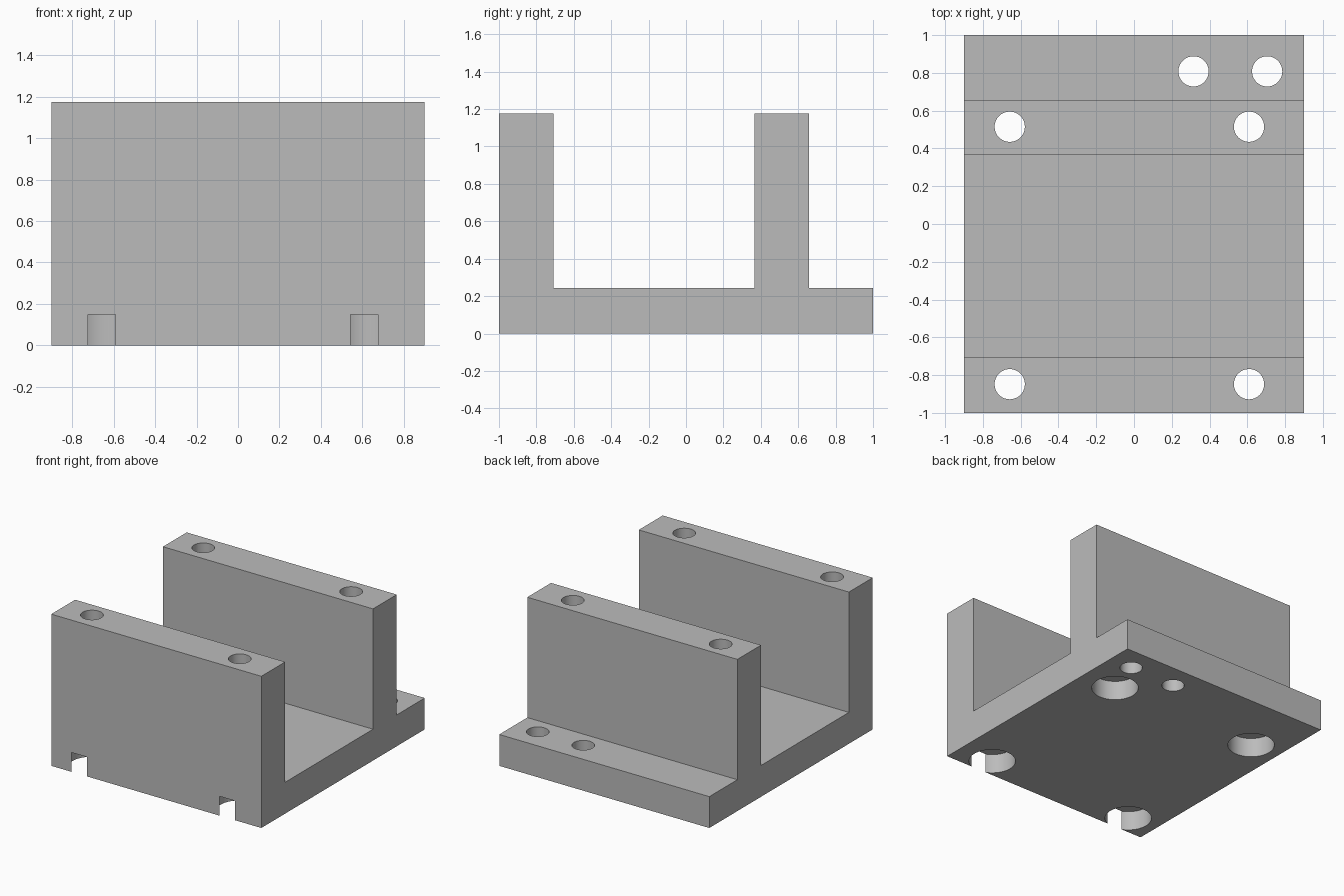
import bpy, bmesh
from math import cos, sin, tau

cube = bpy.data.objects.get("Cube")
if cube:
    bpy.data.objects.remove(cube, do_unlink=True)

HALF_X, TOP, BASE = 0.9, 1.175, 0.243
HOLE_R, BORE_R, BORE_TOP = 0.08, 0.166, 0.15

grey = bpy.data.materials.new("plain grey")
grey.use_nodes = True
colour = (0.5, 0.5, 0.5, 1)
grey.diffuse_color = colour
grey.node_tree.nodes["Principled BSDF"].inputs["Base Color"].default_value = colour


def make_object(name, bm):
    bmesh.ops.recalc_face_normals(bm, faces=bm.faces)
    mesh = bpy.data.meshes.new(name)
    bm.to_mesh(mesh)
    bm.free()
    mesh.materials.append(grey)
    obj = bpy.data.objects.new(name, mesh)
    bpy.context.collection.objects.link(obj)
    return obj


def add_stepped_drill(bm, x, y, profile, sides=64):
    """Closed round solid from (radius, height) steps, bottom to top."""
    rings = [[bm.verts.new((x + r * cos(tau * i / sides), y + r * sin(tau * i / sides), z))
              for i in range(sides)] for r, z in profile]
    for low, high in zip(rings, rings[1:]):
        for i in range(sides):
            j = (i + 1) % sides
            bm.faces.new((low[i], low[j], high[j], high[i]))
    bm.faces.new(rings[0])
    bm.faces.new(rings[-1])


# Bracket body: side profile extruded along x
profile = [(-1, 0), (1, 0), (1, BASE), (0.657, BASE), (0.657, TOP), (0.367, TOP),
           (0.367, BASE), (-0.708, BASE), (-0.708, TOP), (-1, TOP)]
bm = bmesh.new()
side = bm.faces.new([bm.verts.new((-HALF_X, y, z)) for y, z in profile])
new = bmesh.ops.extrude_face_region(bm, geom=[side])["geom"]
bmesh.ops.translate(bm, vec=(2 * HALF_X, 0, 0),
                    verts=[v for v in new if isinstance(v, bmesh.types.BMVert)])
body = make_object("bracket_body", bm)

# Drills: counterbored holes through the walls, plain holes in the rear ledge
bm = bmesh.new()
for x in (-0.658, 0.609):
    for y in (-0.848, 0.515):
        add_stepped_drill(bm, x, y, [(BORE_R, -0.1), (BORE_R, BORE_TOP),
                                     (HOLE_R, BORE_TOP), (HOLE_R, TOP + 0.1)])
for x in (0.315, 0.705):
    add_stepped_drill(bm, x, 0.808, [(HOLE_R, -0.1), (HOLE_R, BASE + 0.1)])
drills = make_object("hole_cutter", bm)
drills.hide_render = True

# Cut the holes and remove the cutter
cut = body.modifiers.new("holes", 'BOOLEAN')
cut.operation = 'DIFFERENCE'
cut.solver = 'EXACT'
cut.object = drills
bpy.ops.object.select_all(action='DESELECT')
body.select_set(True)
bpy.context.view_layer.objects.active = body
bpy.ops.object.modifier_apply(modifier=cut.name)
bpy.data.objects.remove(drills, do_unlink=True)
bpy.ops.object.shade_smooth_by_angle()
